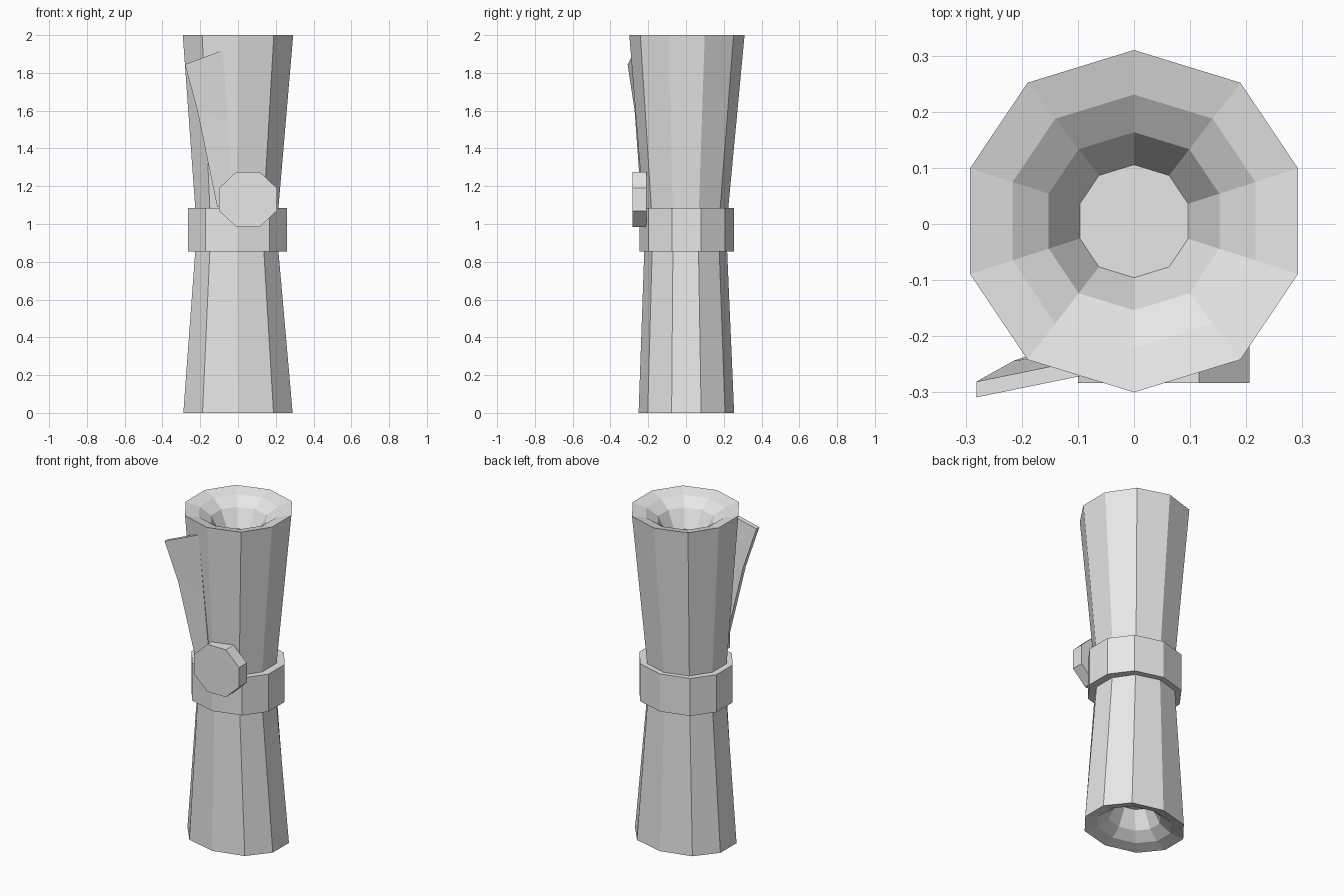
import bpy, bmesh, math

if "Cube" in bpy.data.objects:
    bpy.data.objects.remove(bpy.data.objects["Cube"], do_unlink=True)

paper = bpy.data.materials.new("plain grey")
paper.use_nodes = True
GREY = (0.8, 0.8, 0.8, 1)
paper.diffuse_color = GREY
paper.node_tree.nodes["Principled BSDF"].inputs["Base Color"].default_value = GREY

HALF = (0, 0.62, 0.955, 0.955, 0.62)  # slightly squashed ten-sided outline


def outline(rx, ry, z, cx=0.0, cy=0.0):
    pts = []
    for i in range(10):
        side = 1 if i < 5 else -1
        pts.append((cx + side * HALF[i % 5] * rx,
                    cy + math.cos(i * math.tau / 10) * ry, z))
    return pts


def loft(name, rings):
    """Skin equal-sized point rings and close both ends."""
    bm = bmesh.new()
    loops = [[bm.verts.new(p) for p in ring] for ring in rings]
    n = len(loops[0])
    for a, b in zip(loops, loops[1:]):
        for i in range(n):
            j = (i + 1) % n
            bm.faces.new((a[i], a[j], b[j], b[i]))
    bm.faces.new(loops[0])
    bm.faces.new(loops[-1])
    bmesh.ops.recalc_face_normals(bm, faces=bm.faces)
    mesh = bpy.data.meshes.new(name)
    bm.to_mesh(mesh)
    bm.free()
    mesh.materials.append(paper)
    obj = bpy.data.objects.new(name, mesh)
    bpy.context.collection.objects.link(obj)
    return obj


# Rolled scroll: a waisted tube with a stepped funnel in each end
FUNNEL = ((0.33, 0.17), (0.52, 0.065), (0.74, 0.02), (1, 0))
bottom = [outline(0.303 * s, 0.253 * s, d, 0, 0.002) for s, d in FUNNEL]
waist = [outline(0.221, 0.215, 0.97, -0.007, -0.002)]
top = [outline(0.306 * s, 0.305 * s, 2 - d, 0, 0.005) for s, d in reversed(FUNNEL)]
loft("scroll_roll", bottom + waist + top)

# Band around the waist
loft("waist_band", [outline(0.274, 0.25, z, -0.002, 0.003) for z in (0.855, 1.085)])

# Eight-sided seal on the front
seal = []
for y in (-0.283, -0.208):
    ring = []
    for i in range(8):
        a = (i + 0.5) * math.tau / 8
        ring.append((0.053 + 0.165 * math.cos(a), y, 1.13 + 0.157 * math.sin(a)))
    seal.append(ring)
loft("seal", seal)

# Loose ribbon tail: left x, y, z then right x, y, z of each section
SECTIONS = (
    (-0.11, -0.235, 1.09, -0.03, -0.225, 1.09),
    (-0.215, -0.272, 1.6, -0.055, -0.25, 1.54),
    (-0.281, -0.309, 1.845, -0.08, -0.268, 1.92),
)
THICK = 0.028
loft("ribbon_tail", [
    [(lx, ly, lz), (rx, ry, rz), (rx, ry + THICK, rz), (lx, ly + THICK, lz)]
    for lx, ly, lz, rx, ry, rz in SECTIONS])
